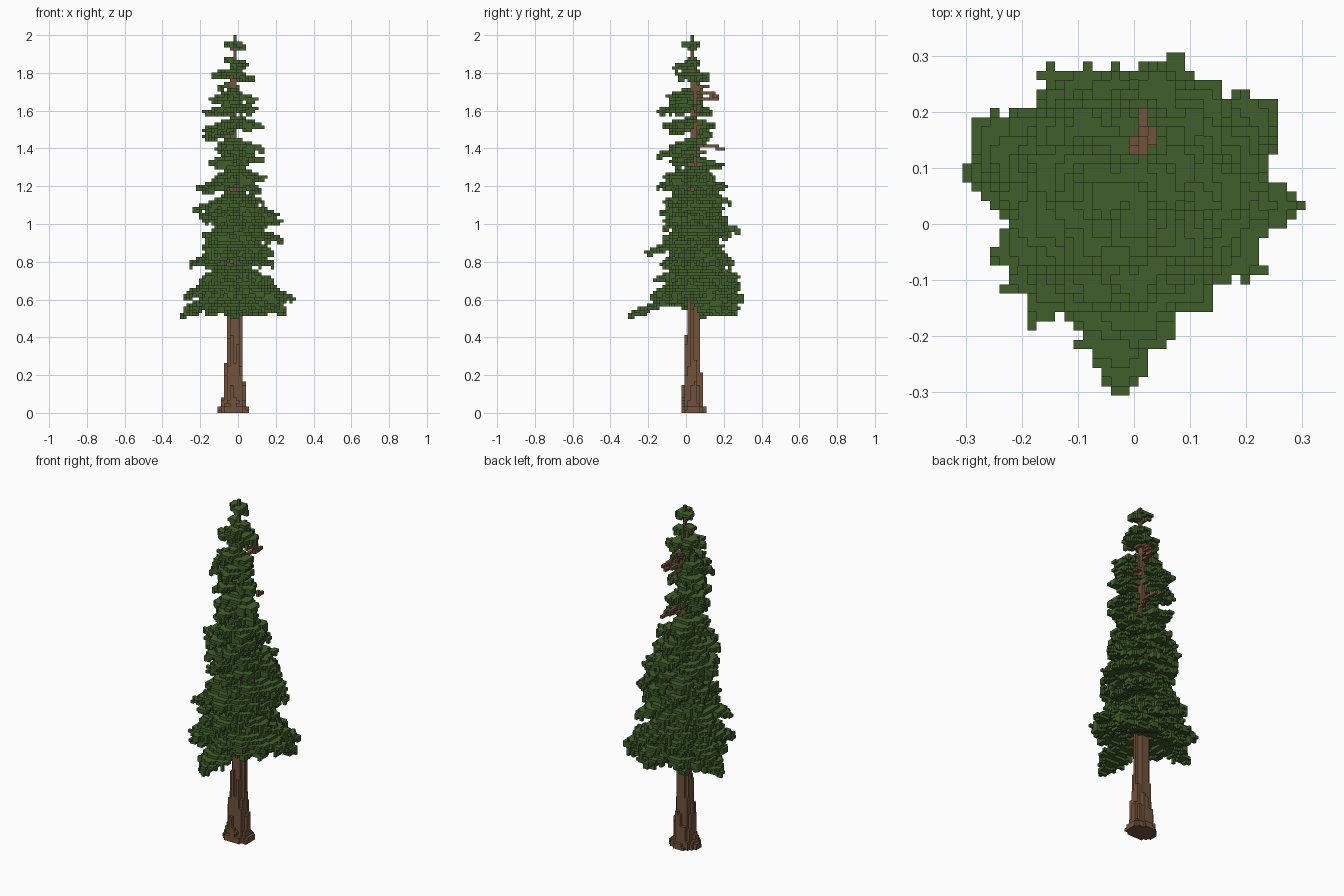
import bpy, bmesh, math, random
from mathutils import Vector

random.seed(11)
if "Cube" in bpy.data.objects:
    bpy.data.objects.remove(bpy.data.objects["Cube"], do_unlink=True)

H = 2 / 121                      # voxel size
CX, CY = -0.021, 0.036           # trunk axis


def material(name, rgb):
    m = bpy.data.materials.new(name)
    m.use_nodes = True
    m.diffuse_color = (*rgb, 1)
    b = m.node_tree.nodes["Principled BSDF"]
    b.inputs["Base Color"].default_value = (*rgb, 1)
    b.inputs["Roughness"].default_value = 0.9
    return m


needle_green = material("needle_green", (0.053, 0.113, 0.024))
bark_brown = material("bark_brown", (0.170, 0.087, 0.046))


def cell(x, y, z):
    return round(x / H), round(y / H), math.floor(z / H)


def interp(table, z):
    if z <= table[0][0]:
        return table[0][1]
    for (z0, r0), (z1, r1) in zip(table, table[1:]):
        if z <= z1:
            return r0 + (r1 - r0) * (z - z0) / (z1 - z0)
    return table[-1][1]


trunk, bare, needles = set(), set(), set()

# Trunk: tapering column with a flared foot and ridged bark
TAPER = [(0, .084), (.03, .08), (.045, .064), (.1, .056), (.24, .048),
         (.26, .041), (.5, .037), (1, .030), (1.5, .022), (1.95, .006)]
for k in range(121):
    z = (k + .5) * H
    r = interp(TAPER, z)
    trunk.add((*cell(CX, CY, z)[:2], k))
    for i in range(-8, 6):
        for j in range(-5, 9):
            dx, dy = i * H - CX, j * H - CY
            a = math.atan2(dy, dx)
            ridge = 0.004 * math.sin(6 * a + 4 * z) if z > .04 else 0
            if math.hypot(dx, dy * (1.2 if z < .05 else 1.05)) < r + ridge:
                trunk.add((i, j, k))


def twig(cells, start, end):
    """One-voxel-thick stick between two points."""
    a, b = Vector(start), Vector(end)
    n = max(2, int((b - a).length / H * 2))
    for t in range(n + 1):
        cells.add(cell(*a.lerp(b, t / n)))


def bough(x, y, z):
    """Thin, drooping, ragged pad of needles from the trunk to a tip."""
    dx, dy = x - CX, y - CY
    length = math.hypot(dx, dy)
    dx, dy = dx / length, dy / length
    length -= H * 0.4
    drop = length * (0.42 if z < .9 else 0.36 if z < 1.28 else 0.28)
    width = 0.27 * length + 0.014
    n = max(3, int(length / H * 2))
    for t in range(n + 1):
        s = t / n
        if s < 0.1:
            continue
        w = width * min(1, .25 + s * 1.4) * (1 - s ** 2.6) ** .75
        w *= random.uniform(.7, 1.25)
        m = int(w / H * 2)
        for q in range(-m, m + 1):
            u = q * H / 2
            px, py = CX + dx * s * length - dy * u, CY + dy * s * length + dx * u
            pz = z + drop * (1 - s ** 1.15) - 0.2 * abs(u)
            i, j, k = cell(px, py, pz)
            if abs(i) > 18 or abs(j) > 18:
                continue
            thick = 2 if abs(u) < w * .45 or random.random() < .2 else 1
            for d in range(thick):
                if 30 <= k - d < 120:
                    needles.add((i, j, k - d))
    # woody core under the inner part
    twig(bare, (CX, CY, z + drop - 2 * H),
         (CX + dx * length * .25, CY + dy * length * .25, z + drop * .8 - 2 * H))


# Bough tips on each side: (height, outermost coordinate)
LEFT = [(.53, .25), (.605, .30), (.70, .19), (.79, .19), (.92, .23), (1.01, .23),
        (1.05, .22), (1.12, .14), (1.24, .15), (1.34, .13), (1.40, .14), (1.52, .13),
        (1.61, .10), (1.66, .10), (1.77, .09), (1.85, .05), (1.94, .04)]
RIGHT = [(.52, -.305), (.62, -.27), (.70, -.21), (.79, -.26), (.88, -.19),
         (.94, -.19), (1.04, -.21), (1.08, -.23), (1.19, -.22), (1.24, -.13),
         (1.33, -.16), (1.40, -.12), (1.46, -.18), (1.50, -.18), (1.59, -.18),
         (1.66, -.15), (1.73, -.10), (1.79, -.14), (1.87, -.08), (1.95, -.08)]
FRONT = [(.52, -.305), (.61, -.19), (.71, -.17), (.85, -.22), (.98, -.13),
         (1.06, -.14), (1.12, -.12), (1.20, -.16), (1.25, -.12), (1.37, -.15),
         (1.52, -.13), (1.60, -.15), (1.68, -.10), (1.83, -.07), (1.95, -.03)]
BACK = [(.53, .27), (.61, .305), (.68, .28), (.79, .25), (.88, .20), (.97, .28),
        (1.03, .22), (1.12, .24), (1.20, .22), (1.31, .20), (1.43, .09),
        (1.52, .15), (1.60, .12), (1.78, .13), (1.85, .07), (1.95, .06)]


def sparse(z):
    return 1.27 < z < 1.76


for z, x in LEFT:
    y = .18 if z < .55 else .03 if z < .62 else CY - .09 if sparse(z) else CY + x * random.uniform(-.3, .3)
    bough(x, y, z)
for z, x in RIGHT:
    y = .10 if z < .65 else CY - x * random.uniform(-.2, .45)
    bough(x, y, z)
for z, y in FRONT:
    bough(-.02 if z < .55 else .02 if z > 1.7 else CX + y * random.uniform(-.3, .3), y, z)
for z, y in BACK:
    x = -.10 if sparse(z) else .08 if z < .63 else .02 if z > 1.7 else CX + y * random.uniform(-.3, .3)
    bough(x, y, z)

# Long diagonal boughs around the skirt
for tip in ((-.26, -.06, .79), (-.23, -.12, .64), (-.19, -.18, .62), (.23, -.08, .62),
            (.14, -.16, .63), (.26, .19, .55), (.255, .22, .60), (-.155, .285, .58),
            (-.09, .285, .66), (-.04, .285, .72), (.16, .25, .80), (-.29, .18, .62),
            (-.28, .07, .56), (.24, .11, .92), (.04, .28, .56), (-.22, .20, .56)):
    bough(*tip)

# Tiers of diagonal boughs fill the four quarters between the sides
QUARTERS = [(LEFT, BACK, 1.06), (RIGHT, BACK, 1.06), (RIGHT, FRONT, 1.04), (LEFT, FRONT, .95)]
TIERS = [.54, .59, .65, .71, .79, .86, .93, 1.01, 1.08, 1.19, 1.25,
         1.32, 1.40, 1.50, 1.59, 1.66, 1.78]
for z in TIERS:
    for xs, ys, scale in QUARTERS:
        if xs is LEFT and ys is BACK and sparse(z):
            continue
        if ys is FRONT and z < .58:
            continue
        for low, high in ([(25, 44), (46, 65)] if z < 1.22 else [(34, 56)]):
            zz = z + random.uniform(-.012, .012)
            rx, ry = interp(xs, zz) - CX, interp(ys, zz) - CY
            a = math.radians(random.uniform(low, high))
            f = scale * random.uniform(.84, 1)
            bough(CX + rx * f * math.cos(a), CY + ry * f * math.sin(a), zz)

# Dead branches on the thin side of the crown
for x, y, z in ((.02, .20, 1.40), (.015, .10, 1.375), (.02, .17, 1.655),
                (.02, .145, 1.69), (.035, .05, 1.60), (.0, .12, 1.72)):
    twig(bare, (CX, CY, z + .02), (x, y, z))
twig(bare, (.018, .13, 1.67), (.033, .16, 1.68))

# Leading shoot is green at the very tip
shoot = {c for c in trunk if c[2] > 117}
trunk -= shoot
needles |= shoot
bare -= trunk
needles -= trunk | bare
solid = trunk | bare | needles

# Corner offsets of each cube side, wound outward
SIDES = []
for axis in range(3):
    for sign in (1, -1):
        b, c = (axis + 1) % 3, (axis + 2) % 3
        ring = []
        for p, q in ((0, 0), (1, 0), (1, 1), (0, 1))[::sign]:
            o = [0, 0, 0]
            o[axis], o[b], o[c] = (sign + 1) // 2, p, q
            ring.append(tuple(o))
        step = [0, 0, 0]
        step[axis] = sign
        SIDES.append((step, ring))


def voxel_object(name, cells, mat):
    """Mesh of all cube sides that are not covered by a neighbour."""
    bm = bmesh.new()
    verts = {}
    for c in sorted(cells):
        for step, ring in SIDES:
            if tuple(c[n] + step[n] for n in range(3)) in solid:
                continue
            face = []
            for o in ring:
                key = tuple(c[n] + o[n] for n in range(3))
                if key not in verts:
                    verts[key] = bm.verts.new(((key[0] - .5) * H, (key[1] - .5) * H, key[2] * H))
                face.append(verts[key])
            bm.faces.new(face)
    me = bpy.data.meshes.new(name)
    bm.to_mesh(me)
    bm.free()
    me.materials.append(mat)
    ob = bpy.data.objects.new(name, me)
    bpy.context.collection.objects.link(ob)


voxel_object("trunk", trunk, bark_brown)
voxel_object("bare_branches", bare, bark_brown)
voxel_object("needle_boughs", needles, needle_green)
